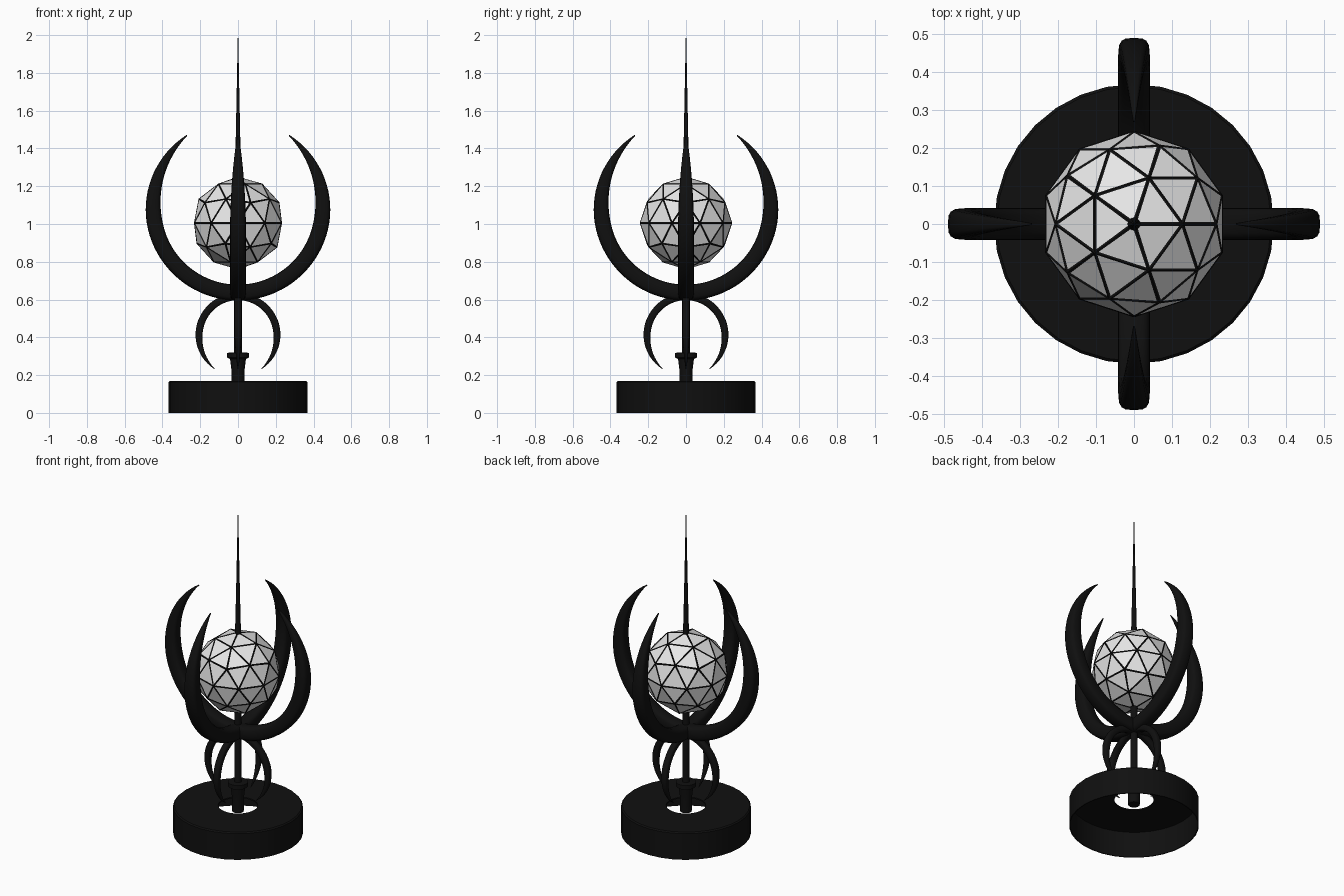
import bpy, bmesh, math
from mathutils import Vector, Matrix

cube = bpy.data.objects.get("Cube")
if cube:
    bpy.data.objects.remove(cube, do_unlink=True)


def material(name, value):
    mat = bpy.data.materials.new(name)
    mat.use_nodes = True
    colour = (value, value, value, 1)
    mat.diffuse_color = colour
    mat.node_tree.nodes["Principled BSDF"].inputs["Base Color"].default_value = colour
    return mat


black = material("black metal", 0.005)
white = material("white glass", 0.8)


def finish(bm, name, mats, smooth=True):
    mesh = bpy.data.meshes.new(name)
    bmesh.ops.recalc_face_normals(bm, faces=bm.faces)
    bm.to_mesh(mesh)
    bm.free()
    obj = bpy.data.objects.new(name, mesh)
    bpy.context.collection.objects.link(obj)
    for m in mats:
        mesh.materials.append(m)
    if smooth:
        bpy.ops.object.select_all(action='DESELECT')
        obj.select_set(True)
        bpy.context.view_layer.objects.active = obj
        bpy.ops.object.shade_smooth_by_angle(angle=math.radians(35))
    return obj


def loft(rings, name, closed=False):
    """Skin a list of point rings; cap the ends or join last to first."""
    bm = bmesh.new()
    loops = [[bm.verts.new(p) for p in ring] for ring in rings]
    n = len(loops[0])
    pairs = list(zip(loops, loops[1:]))
    if closed:
        pairs.append((loops[-1], loops[0]))
    else:
        bm.faces.new(loops[0])
        bm.faces.new(loops[-1])
    for a, b in pairs:
        for i in range(n):
            j = (i + 1) % n
            bm.faces.new((a[i], a[j], b[j], b[i]))
    return finish(bm, name, [black])


def lathe(profile, sides, name, closed=False):
    turns = [2 * math.pi * i / sides for i in range(sides)]
    rings = [[(r * math.cos(a), r * math.sin(a), z) for a in turns] for r, z in profile]
    return loft(rings, name, closed)


def rounded(c):
    return math.copysign(abs(c) ** 0.6, c)


def claw(name, turn, centre_z, size, flip):
    """Crescent arm swept along an arc, thinning to its tip."""
    rings, steps, sides = [], 36, 16
    spin = Matrix.Rotation(turn, 3, 'Z')
    for k in range(steps + 1):
        deg = -90 + 145 * k / steps
        a = math.radians(deg)
        s = max(0, (deg + 15) / 70)
        half = 0.042 * (1 - 0.94 * s ** 1.8)
        radius = 0.448 + 0.022 * s * s
        ring = []
        for i in range(sides):
            t = 2 * math.pi * i / sides
            r = radius + half * rounded(math.cos(t))
            p = Vector((r * math.cos(a), half * rounded(math.sin(t)), flip * r * math.sin(a)))
            ring.append(spin @ (p * size) + Vector((0, 0, centre_z)))
        rings.append(ring)
    loft(rings, name)


# Hollow base, open underneath, with a round hole in its top
lathe([(0.367, 0), (0.367, 0.163), (0.36, 0.17), (0.112, 0.17),
       (0.112, 0.162), (0.361, 0.162), (0.361, 0)], 32, "base", closed=True)

# Stem: flared collar and long tapering spire
lathe([(0.033, 0.135), (0.034, 0.22), (0.042, 0.285), (0.057, 0.292),
       (0.057, 0.318), (0.022, 0.32)], 16, "collar")
lathe([(0.021, 0.3), (0.021, 0.8), (0.018, 1.2), (0.011, 1.5),
       (0.005, 1.8), (0.001, 2.0)], 12, "spire")

# Four large claws above, four small curled legs below
for n, side in enumerate(("left", "back", "right", "front")):
    claw(side + "_claw", n * math.pi / 2, 1.085, 1, 1)
    claw(side + "_leg", n * math.pi / 2, 0.41, 0.46, -1)

# Faceted globe: black lattice with white triangular panes
bm = bmesh.new()
bmesh.ops.create_icosphere(bm, subdivisions=2, radius=0.245,
                           matrix=Matrix.Translation((0, 0, 1.005)))
panes = list(bm.faces)
bmesh.ops.inset_individual(bm, faces=panes, thickness=0.011, depth=-0.002)
for f in bm.faces:
    f.material_index = 0
for f in panes:
    f.material_index = 1
finish(bm, "globe", [black, white], smooth=False)
